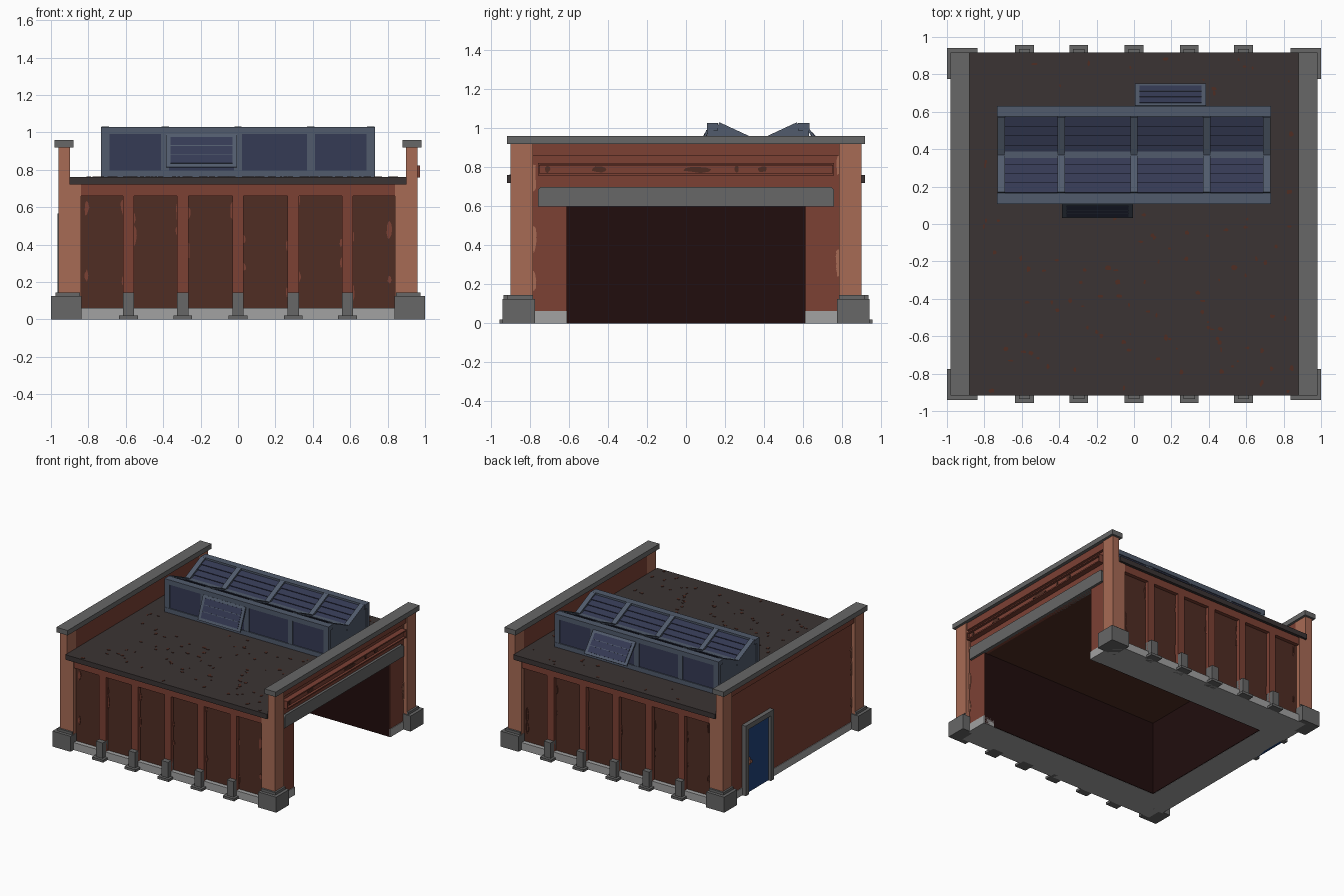
import bpy, bmesh, math, random
from mathutils import Vector

random.seed(4)
cube = bpy.data.objects.get("Cube")
if cube:
    bpy.data.objects.remove(cube, do_unlink=True)


def material(name, r, g, b):
    m = bpy.data.materials.new(name)
    m.use_nodes = True
    m.diffuse_color = (r, g, b, 1)
    m.node_tree.nodes["Principled BSDF"].inputs["Base Color"].default_value = (r, g, b, 1)
    return m


stone = material("dark stone", .135, .135, .135)
pale = material("pale concrete", .36, .36, .36)
light_brick = material("light brick", .39, .145, .09)
brick = material("red brick", .2, .052, .034)
brown = material("brown brick", .08, .026, .017)
roofing = material("roofing felt", .043, .034, .033)
dark = material("dark interior", .015, .004, .004)
steel = material("blue grey steel", .082, .105, .15)
glass = material("dark glass", .036, .043, .09)
blue = material("blue paint", .015, .055, .2)


def finish(name, mat, bm):
    me = bpy.data.meshes.new(name)
    bmesh.ops.recalc_face_normals(bm, faces=bm.faces)
    bm.to_mesh(me)
    bm.free()
    me.materials.append(mat)
    ob = bpy.data.objects.new(name, me)
    bpy.context.collection.objects.link(ob)
    return ob


def block(name, mat, center, size, tilt=0):
    bm = bmesh.new()
    bmesh.ops.create_cube(bm, size=1)
    bmesh.ops.scale(bm, vec=size, verts=bm.verts)
    ob = finish(name, mat, bm)
    ob.location = center
    ob.rotation_euler.x = tilt
    return ob


def box(name, mat, x, y, z):
    """Box from (low, high) ranges."""
    r = (x, y, z)
    return block(name, mat, [(a + b) / 2 for a, b in r], [abs(b - a) for a, b in r])


def side(s, a, b):
    """Mirror a range to the side given by the sign s."""
    return tuple(sorted((s * a, s * b)))


def prism(name, mat, points, x0, x1):
    """Extrude a y-z outline along x."""
    bm = bmesh.new()
    face = bm.faces.new([bm.verts.new((x0, y, z)) for y, z in points])
    ext = bmesh.ops.extrude_face_region(bm, geom=[face])
    verts = [g for g in ext["geom"] if isinstance(g, bmesh.types.BMVert)]
    bmesh.ops.translate(bm, vec=(x1 - x0, 0, 0), verts=verts)
    return finish(name, mat, bm)


def flakes(name, mat, spots, u, v):
    """Irregular flat patches: each spot is a centre and two radii."""
    bm = bmesh.new()
    u, v = Vector(u), Vector(v)
    n = u.cross(v) * .003
    for c, ru, rv in spots:
        ring = []
        for i in range(9):
            a, k = i * math.tau / 9, random.uniform(.65, 1.1)
            ring.append(Vector(c) + u * ru * k * math.cos(a) + v * rv * k * math.sin(a))
        low = [bm.verts.new(p - n) for p in ring]
        top = [bm.verts.new(p + n) for p in ring]
        bm.faces.new(top)
        for i in range(9):
            bm.faces.new((low[i - 1], low[i], top[i], top[i - 1]))
    return finish(name, mat, bm)


# Hollow ground floor with a dark lining, open underneath
columns = [-.585, -.295, 0, .295, .585]
edges = [-.84] + columns + [.84]
for s, n in ((-1, "front"), (1, "back")):
    box(n + "_wall", brown, (-.9, .9), side(s, .615, .865), (.06, .72))
    box(n + "_footing", pale, (-.9, .9), side(s, .615, .9), (0, .06))
    box(n + "_frieze", brick, (-.85, .85), side(s, .86, .895), (.66, .72))
    box(n + "_lining", dark, (-.7, .925), side(s, .61, .617), (.001, .6))
    # Pilasters with stepped stone feet
    for x in columns:
        box(n + "_pilaster", brick, (x - .03, x + .03), side(s, .86, .895), (.06, .68))
        box(n + "_pilaster_foot", stone, (x - .03, x + .03), side(s, .86, .935), (0, .145))
        box(n + "_pilaster_step", stone, (x - .05, x + .05), side(s, .86, .957), (0, .02))
    # Worn brick edges around the wall panels
    spots = []
    for x in edges:
        for e in (-.03, .03):
            spots += [((x + e, s * .867, random.uniform(.12, .64)), random.uniform(.006, .016),
                       random.uniform(.02, .06)) for _ in range(2)]
    flakes(n + "_wear", brick, spots, (1, 0, 0), (0, 0, 1))

box("end_footing", pale, (-.935, -.7), (-.79, .79), (0, .06))
box("end_wall_core", brick, (-.9, -.7), (-.62, .62), (.06, .72))
box("end_lining", dark, (-.702, -.695), (-.61, .61), (.001, .6))
box("ceiling", brown, (-.7, .9), (-.62, .62), (.6, .72))
box("roof_slab", roofing, (-.9, .9), (-.918, .918), (.72, .76))

# End walls, corner piers, plinths and copings
for s, n in ((-1, "right"), (1, "left")):
    box(n + "_upper_wall", brick, side(s, .9, .93), (-.8, .8), (.6, .88))
    box(n + "_top_band", brick, side(s, .9, .952), (-.8, .8), (.86, .925))
    box(n + "_coping", stone, side(s, .88, .98), (-.918, .918), (.92, .96))
    for t in (-1, 1):
        box(n + "_pier", light_brick, side(s, .84, .96), side(t, .785, .9), (.1, .72))
        box(n + "_pier_top", light_brick, side(s, .899, .96), side(t, .785, .9), (.72, .925))
        box(n + "_plinth", stone, side(s, .838, 1), side(t, .775, .94), (0, .125))
        box(n + "_plinth_step", stone, side(s, .845, .975), side(t, .785, .915), (.12, .145))
        spots = [((s * .931, t * .783, random.uniform(.15, .85)), .016, random.uniform(.02, .07))
                 for _ in range(5)]
        flakes(n + "_pier_wear", light_brick, spots, (0, s, 0), (0, 0, 1))
box("right_lower_wall", brick, (-.93, -.9), (-.79, .79), (.06, .6))
for t in (-1, 1):
    box("gate_jamb", brick, (.84, .93), side(t, .612, .79), (.06, .6))
    box("gate_footing", pale, (.84, .935), side(t, .61, .79), (0, .065))

# Gate lintel with softened upper corners
lintel = [(-.76, .6), (.76, .6), (.76, .685), (.745, .7), (-.745, .7), (-.76, .685)]
prism("gate_lintel", stone, lintel, .89, .95)

# Long sign board with a raised rim and peeled patches
box("sign_board", brick, (.92, .958), (-.755, .755), (.77, .81))
for z in (.763, .817):
    box("sign_rim", brick, (.92, .974), (-.76, .76), (z - .005, z + .005))
for t in (-1, 1):
    box("sign_rim_end", brick, (.92, .974), side(t, .75, .76), (.76, .82))
peeled = [(-.71, .015), (-.44, .045), (.06, .075), (.26, .013), (.39, .03)]
flakes("sign_peeling", brown, [((.96, y, .79), w, .018) for y, w in peeled], (0, 1, 0), (0, 0, 1))

# Side door
box("door", blue, (-.942, -.92), (.29, .58), (0, .53))
for y in (.275, .595):
    box("door_frame", stone, (-.965, -.92), (y - .02, y + .02), (0, .56))
box("door_frame_top", stone, (-.965, -.92), (.255, .615), (.525, .565))
box("door_lock_plate", light_brick, (-.948, -.94), (.53, .555), (.22, .28))
box("door_knob", light_brick, (-.965, -.94), (.532, .553), (.24, .262))

# Rust on the roof
spots = []
for _ in range(150):
    x, y = random.uniform(-.86, .86), random.uniform(-.9, .9)
    if not (abs(x) < .75 and .05 < y < .66):
        spots.append(((x, y, .76), random.uniform(.005, .018), random.uniform(.005, .018)))
flakes("roof_rust", brown, spots, (1, 0, 0), (0, 1, 0))

# Skylight body with a valley roof
mid, ridge, valley = .37, 1.01, .915
outline = [(.12, .75), (.12, ridge), (.165, ridge), (mid, valley), (.575, ridge), (.62, ridge), (.62, .75)]
prism("skylight_body", steel, outline, -.725, .725)
bars = [-.71, -.39, 0, .39, .71]
slope = math.atan2(ridge - valley, .205)
length = math.hypot(ridge - valley, .205)
box("skylight_valley_bar", steel, (-.73, .73), (mid - .018, mid + .018), (valley - .01, valley + .02))
for s, n in ((-1, "front"), (1, "back")):
    face = mid + s * .25
    # Upright frame and sloping bars
    box(n + "_top_rail", steel, (-.733, .733), side_range := tuple(sorted((face + s * .012, face - s * .045))), (.99, 1.028))
    box(n + "_bottom_rail", steel, (-.733, .733), tuple(sorted((face + s * .012, face - s * .03))), (.76, .797))
    centre_y, centre_z = mid + s * .1025, (ridge + valley) / 2
    for x in bars:
        box(n + "_post", steel, (x - .022, x + .022), tuple(sorted((face + s * .01, face - s * .02))), (.78, 1.0))
        block(n + "_sloping_bar", steel, (x, centre_y, centre_z + .008), (.04, length, .03), s * slope)
    for i in range(4):
        x0, x1 = bars[i] + .02, bars[i + 1] - .02
        xc, w = (x0 + x1) / 2, x1 - x0
        # Overlapping roof louvres
        for k in range(4):
            f = (k - 1.5) / 4
            block(n + "_louvre", glass,
                  (xc, centre_y + s * f * .195, centre_z + f * (ridge - valley) + .006),
                  (w, .056, .006), s * (slope - .14))
        # Upright panes, one on each side hangs open
        box(n + "_pane", glass, (x0, x1), tuple(sorted((face + s * .004, face - s * .005))), (.797, .99))
        if (s, i) in ((-1, 1), (1, 2)):
            a = math.radians(22 if s < 0 else 38)
            for name, mat, px, pw, low, high, th in (
                    ("sash", steel, xc, w + .03, 0, .19, .012),
                    ("sash_glass", glass, xc, w - .02, .02, .17, .018),
                    ("sash_bar", steel, xc, w - .02, .068, .072, .022),
                    ("sash_bar", steel, xc, w - .02, .118, .122, .022)):
                d = (low + high) / 2
                block(n + "_" + name, mat,
                      (px, face + s * (.01 + d * math.sin(a)), .99 - d * math.cos(a)),
                      (pw, th, high - low), s * a)
